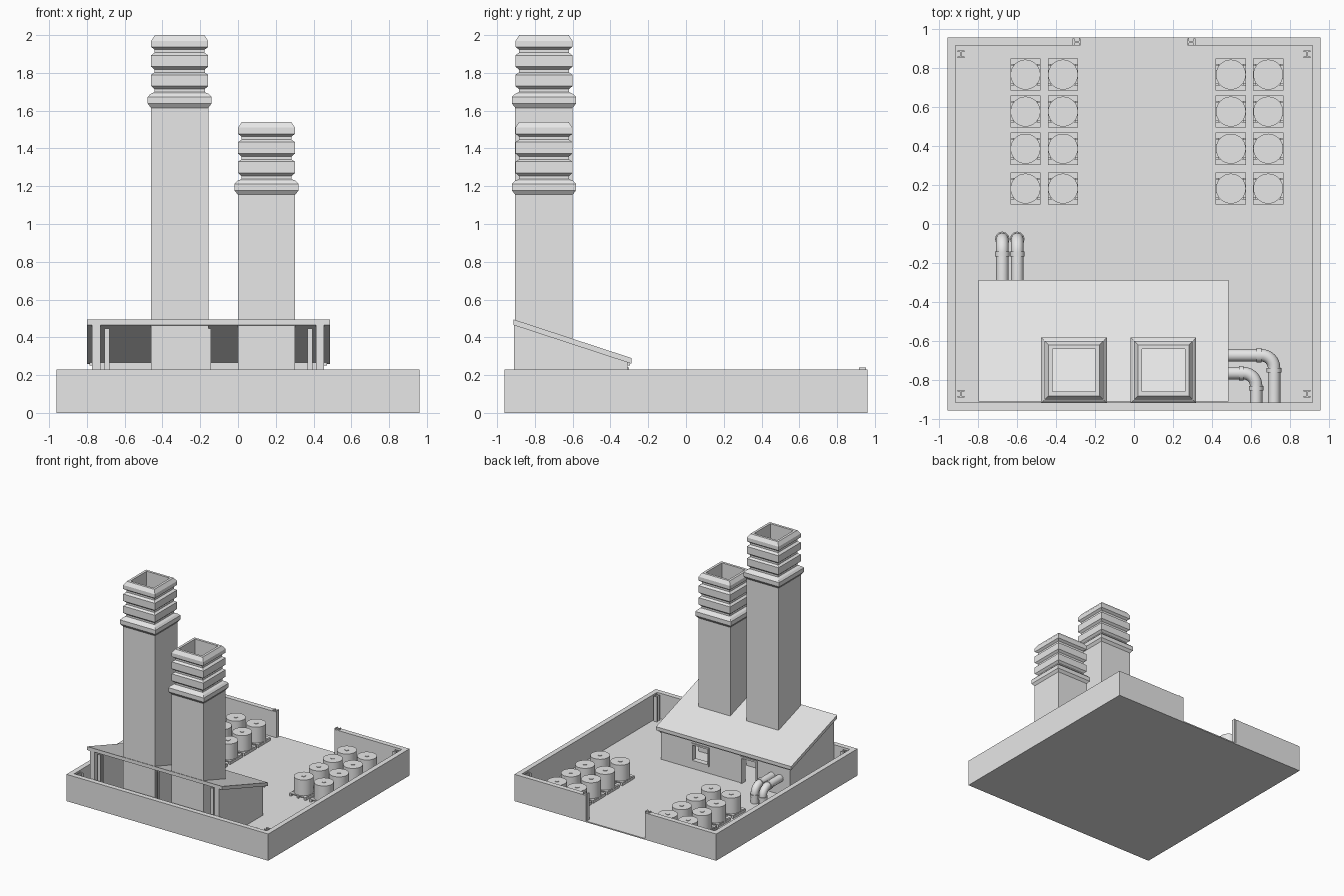
import bpy, bmesh, math
from mathutils import Vector

if "Cube" in bpy.data.objects:
    bpy.data.objects.remove(bpy.data.objects["Cube"])

mat = bpy.data.materials.new("light_grey")
mat.diffuse_color = (0.8, 0.8, 0.8, 1)
mat.use_nodes = True
mat.node_tree.nodes["Principled BSDF"].inputs["Base Color"].default_value = mat.diffuse_color


def finish(name, bm, smooth=False):
    bmesh.ops.recalc_face_normals(bm, faces=bm.faces)
    me = bpy.data.meshes.new(name)
    bm.to_mesh(me)
    bm.free()
    me.materials.append(mat)
    ob = bpy.data.objects.new(name, me)
    bpy.context.collection.objects.link(ob)
    if smooth:
        smooth_sharp(ob)
    return ob


def smooth_sharp(ob):
    bpy.ops.object.select_all(action='DESELECT')
    ob.select_set(True)
    bpy.context.view_layer.objects.active = ob
    bpy.ops.object.shade_smooth_by_angle(angle=math.radians(35))


def add_prism(bm, pts, offset):
    """Extrude a planar polygon along an offset vector."""
    face = bm.faces.new([bm.verts.new(p) for p in pts])
    ext = bmesh.ops.extrude_face_region(bm, geom=[face])
    bmesh.ops.translate(bm, vec=offset, verts=[v for v in ext['geom'] if isinstance(v, bmesh.types.BMVert)])


def add_box(bm, x0, x1, y0, y1, z0, z1):
    add_prism(bm, [(x0, y0, z0), (x1, y0, z0), (x1, y1, z0), (x0, y1, z0)], (0, 0, z1 - z0))


def boxes(name, *dims):
    bm = bmesh.new()
    for d in dims:
        add_box(bm, *d)
    return finish(name, bm)


def i_beam(name, x, y, z0, z1, w=0.036, d=0.04, t=0.009, turned=False):
    a, b = w / 2, d / 2
    pts = [(-a, -b), (a, -b), (a, -b + t), (t / 2, -b + t), (t / 2, b - t), (a, b - t),
           (a, b), (-a, b), (-a, b - t), (-t / 2, b - t), (-t / 2, -b + t), (-a, -b + t)]
    if turned:
        pts = [(-q, p) for p, q in pts]
    bm = bmesh.new()
    add_prism(bm, [(x + p, y + q, z0) for p, q in pts], (0, 0, z1 - z0))
    return finish(name, bm)


FLOOR = 0.01
E, I, H = 0.96, 0.917, 0.23      # yard edge, inner wall face, wall height
GATE = 0.28

# Yard slab, walls with a gate gap at the back, corner and gate posts
boxes("yard_floor", (-E, E, -E, E, 0, FLOOR))
boxes("yard_walls", (-E, -I, -E, E, 0, H), (I, E, -E, E, 0, H), (-I, I, -E, -I, 0, H),
      (-I, -GATE, I, E, 0, H), (GATE, I, I, E, 0, H))
for sx in (-1, 1):
    for sy in (-1, 1):
        i_beam("corner_post", sx * 0.89, sy * 0.873, FLOOR, 0.225)
    i_beam("gate_post", sx * 0.295, 0.935, FLOOR, 0.24, turned=True)

# Lean-to shed: sloped roof, side walls, back wall with door and window
RF, RB = -0.913, -0.288
SLOPE = (0.495 - 0.29) / (RB - RF)


def under(y):
    return 0.465 - SLOPE * (y - RF)


bm = bmesh.new()
add_prism(bm, [(-0.799, RF, 0.465), (-0.799, RB, 0.26), (-0.799, RB, 0.29), (-0.799, RF, 0.495)], (1.286, 0, 0))
finish("shed_roof", bm)
bm = bmesh.new()
for x in (-0.773, 0.412):
    add_prism(bm, [(x, -0.91, FLOOR), (x, -0.31, FLOOR), (x, -0.31, under(-0.31)), (x, -0.91, under(-0.91))],
              (0.044, 0, 0))
finish("shed_side_walls", bm)
B0, B1, T = -0.345, -0.31, under(-0.31)
boxes("shed_back_wall", (-0.73, -0.46, B0, B1, FLOOR, T), (-0.46, -0.31, B0, B1, 0.235, T),
      (-0.31, 0.0, B0, B1, FLOOR, T), (0.0, 0.16, B0, B1, FLOOR, 0.075),
      (0.0, 0.16, B0, B1, 0.225, T), (0.16, 0.413, B0, B1, FLOOR, T))


def frame(name, x0, x1, z0, z1, w, sill):
    y0, y1 = B0 - 0.005, B1 + 0.008
    parts = [(x0, x0 + w, y0, y1, z0, z1), (x1 - w, x1, y0, y1, z0, z1), (x0 + w, x1 - w, y0, y1, z1 - w, z1)]
    if sill:
        parts.append((x0 + w, x1 - w, y0, y1, z0, z0 + w))
    boxes(name, *parts)


frame("window_frame", -0.005, 0.165, 0.07, 0.23, 0.014, True)
frame("door_frame", -0.465, -0.305, FLOOR, 0.24, 0.014, False)
for x in (-0.694, -0.157, 0.381):
    i_beam("shed_column", x, -0.88, FLOOR, under(-0.86), w=0.028)
boxes("eave_beam", (-0.785, 0.47, -0.309, -0.297, 0.25, 0.27))

# Hollow square chimneys with stepped, grooved tops
CAP = [(0.131, 0), (0.151, -0.03), (0.151, -0.063), (0.132, -0.077), (0.132, -0.093), (0.151, -0.107),
       (0.151, -0.167), (0.133, -0.182), (0.133, -0.198), (0.151, -0.21), (0.151, -0.27), (0.133, -0.286),
       (0.133, -0.302), (0.155, -0.312), (0.169, -0.327), (0.169, -0.363), (0.152, -0.385)]


def chimney(name, cx, top, cy=-0.752):
    prof = [(0.11, FLOOR), (0.11, top)] + [(h, top + z) for h, z in CAP] + [(0.152, FLOOR)]
    bm = bmesh.new()
    rings = [[bm.verts.new((cx + sx * h, cy + sy * h, z)) for sx, sy in ((-1, -1), (1, -1), (1, 1), (-1, 1))]
             for h, z in prof]
    for a, b in zip(rings, rings[1:] + rings[:1]):
        for k in range(4):
            bm.faces.new((a[k], a[(k + 1) % 4], b[(k + 1) % 4], b[k]))
    finish(name, bm)


chimney("tall_chimney", -0.309, 2.0)
chimney("short_chimney", 0.151, 1.54)


# Barrels on slatted pallets
def barrel(x, y):
    bm = bmesh.new()
    for r, z0, z1, n in ((0.077, 0.035, 0.17, 32), (0.017, 0.169, 0.174, 16)):
        ring = [(x + r * math.cos(2 * math.pi * k / n), y + r * math.sin(2 * math.pi * k / n), z0) for k in range(n)]
        add_prism(bm, ring, (0, 0, z1 - z0))
    finish("barrel", bm, True)
    w, d = 0.078, 0.083
    runners = [(x + c - 0.008, x + c + 0.008, y - d, y + d, FLOOR, 0.027) for c in (-0.07, 0, 0.07)]
    step = 2 * d / 5
    slats = [(x - w, x + w, y - d + k * step + 0.003 * (k > 0), y - d + (k + 1) * step - 0.003 * (k < 4), 0.027, 0.035)
             for k in range(5)]
    boxes("pallet", *runners, *slats)


for x in (-0.558, -0.365, 0.498, 0.69):
    for y in (0.768, 0.578, 0.387, 0.182):
        barrel(x, y)


# Bent pipes with collars either side of each elbow
def tube(name, pts, r):
    cu = bpy.data.curves.new(name, 'CURVE')
    cu.dimensions = '3D'
    cu.bevel_depth = r
    cu.bevel_resolution = 4
    cu.use_fill_caps = True
    sp = cu.splines.new('POLY')
    sp.points.add(len(pts) - 1)
    for p, co in zip(sp.points, pts):
        p.co = (*co, 1)
    cu.materials.append(mat)
    ob = bpy.data.objects.new(name, cu)
    bpy.context.collection.objects.link(ob)
    bpy.ops.object.select_all(action='DESELECT')
    ob.select_set(True)
    bpy.context.view_layer.objects.active = ob
    bpy.ops.object.convert(target='MESH')
    smooth_sharp(bpy.context.view_layer.objects.active)


def elbow_pipe(name, start, corner, end, bend=0.065, r=0.032):
    s, c, e = Vector(start), Vector(corner), Vector(end)
    u, v = (s - c).normalized(), (e - c).normalized()
    mid = c + bend * (u + v)
    arc = [mid - bend * (v * math.cos(a) + u * math.sin(a)) for a in (math.pi / 2 * k / 8 for k in range(9))]
    tube(name, [s] + arc + [e], r)
    for d in (u, v):
        p = c + d * bend
        tube(name + "_collar", [p, p + d * 0.024], r + 0.006)


for x in (-0.677, -0.6):
    elbow_pipe("back_pipe", (x, -0.32, 0.15), (x, -0.077, 0.15), (x, -0.077, FLOOR))
elbow_pipe("side_pipe_outer", (0.45, -0.675, 0.05), (0.72, -0.675, 0.05), (0.72, -0.918, 0.05))
elbow_pipe("side_pipe_inner", (0.45, -0.767, 0.05), (0.628, -0.767, 0.05), (0.628, -0.918, 0.05))
